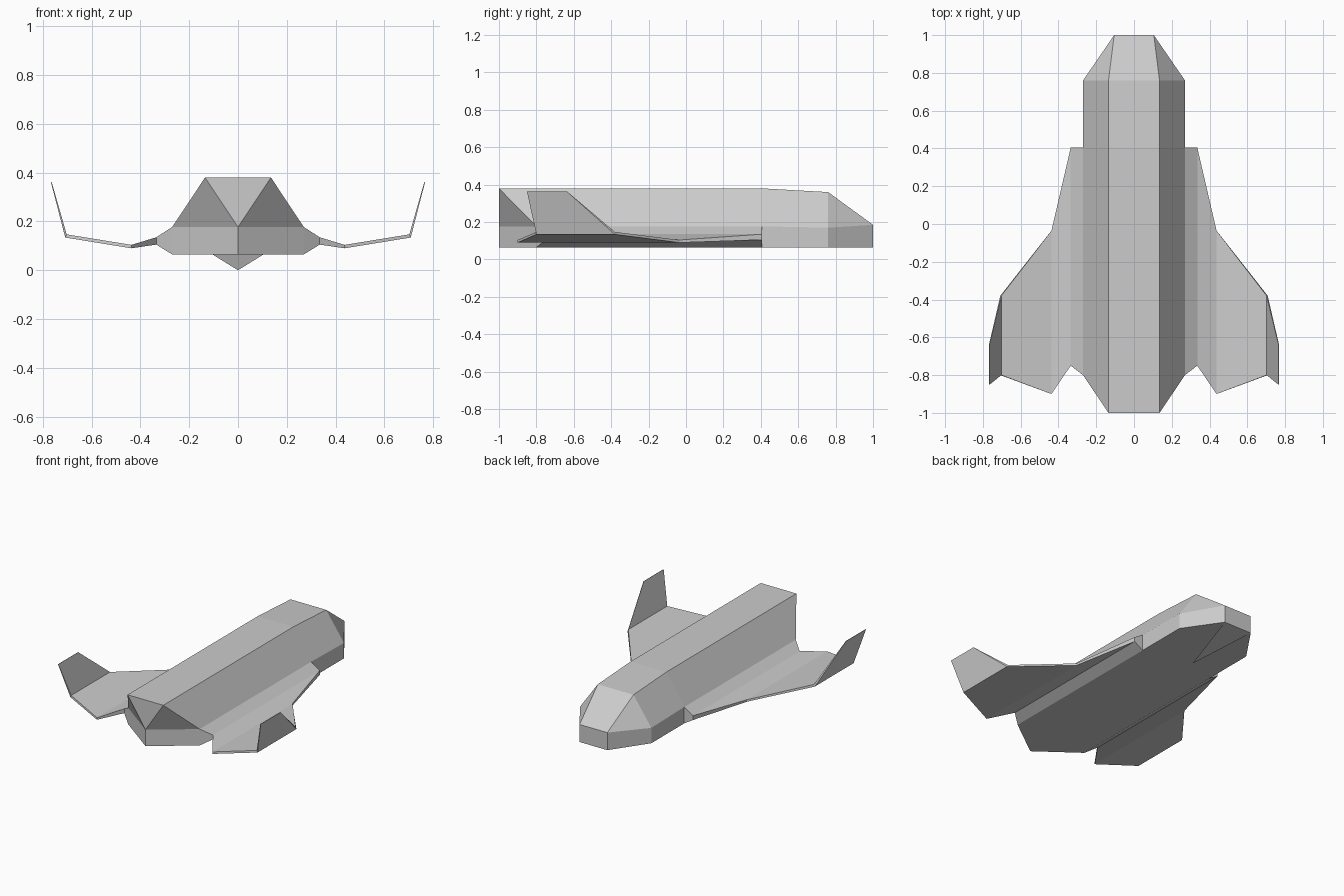
import bpy, bmesh

if "Cube" in bpy.data.objects:
    bpy.data.objects.remove(bpy.data.objects["Cube"])


def half_shell(name, points, faces):
    """Build the +x half from named points, then mirror it across x."""
    bm = bmesh.new()
    v = {k: bm.verts.new(p) for k, p in points.items()}
    for f in faces:
        bm.faces.new([v[k] for k in f])
    bmesh.ops.recalc_face_normals(bm, faces=bm.faces)
    me = bpy.data.meshes.new(name)
    bm.to_mesh(me)
    bm.free()
    ob = bpy.data.objects.new(name, me)
    bpy.context.collection.objects.link(ob)
    mod = ob.modifiers.new("mirror", "MIRROR")
    mod.use_clip = True
    mod.merge_threshold = 0.0005
    return ob


# Fuselage: t = top centreline, r = roof ridge, s = side chine, b = belly edge
# numbered 0 (tail) to 3 (nose)
pts = {}
for i, (y, zr, zs) in enumerate([(-1, .38, .177), (.405, .38, .177), (.76, .36, .17)]):
    side_y = -.8 if i == 0 else y
    pts.update({f"t{i}": (0, y, zr), f"r{i}": (.135, y, zr),
                f"s{i}": (.27, side_y, zs), f"b{i}": (.27, side_y, .065)})
pts.update({"t3": (0, 1, .185), "s3": (.105, 1, .185), "b3": (.105, 1, .065),
            "nose_low": (0, 1, .065),
            "tail_mid": (0, -1, .177), "tail_low": (0, -1, .065)})
half_shell("fuselage", pts, [
    ("t0", "r0", "r1", "t1"), ("t1", "r1", "r2", "t2"),              # roof
    ("r0", "s0", "s1", "r1"), ("r1", "s1", "s2", "r2"),              # upper sides
    ("s1", "b1", "b2", "s2"),                                        # lower side ahead of wing
    ("t2", "r2", "s3", "t3"), ("r2", "s2", "s3"),                    # nose
    ("s2", "b2", "b3", "s3"), ("t3", "s3", "b3", "nose_low"),
    ("t0", "tail_mid", "r0"), ("r0", "tail_mid", "s0"),              # tail
    ("tail_mid", "tail_low", "b0", "s0"),
    ("tail_low", "b0", "b1", "b2", "b3", "nose_low"),                # belly
])

# Wing with upturned winglet: top x, top z, bottom x, bottom z, leading y, trailing y
stations = [
    (.27, .177, .27, .065, .405, -.8),
    (.335, .135, .335, .105, .405, -.75),
    (.437, .104, .437, .09, -.035, -.9),
    (.702, .147, .708, .134, -.38, -.8),
    (.764, .363, .767, .362, -.635, -.85),
]
pts, faces = {}, []
for i, (xt, zt, xb, zb, y0, y1) in enumerate(stations):
    pts.update({(i, 0): (xt, y0, zt), (i, 1): (xt, y1, zt),
                (i, 2): (xb, y1, zb), (i, 3): (xb, y0, zb)})
    if i:
        faces += [[(i - 1, k), (i - 1, (k + 1) % 4), (i, (k + 1) % 4), (i, k)]
                  for k in range(4)]
faces.append([(len(stations) - 1, k) for k in range(4)])
half_shell("wings", pts, faces)

# Thin triangular flap hanging below the nose
me = bpy.data.meshes.new("nose_flap")
me.from_pydata([(-.105, 1, .065), (.105, 1, .065), (0, .565, 0)], [], [(0, 1, 2)])
bpy.context.collection.objects.link(bpy.data.objects.new("nose_flap", me))
